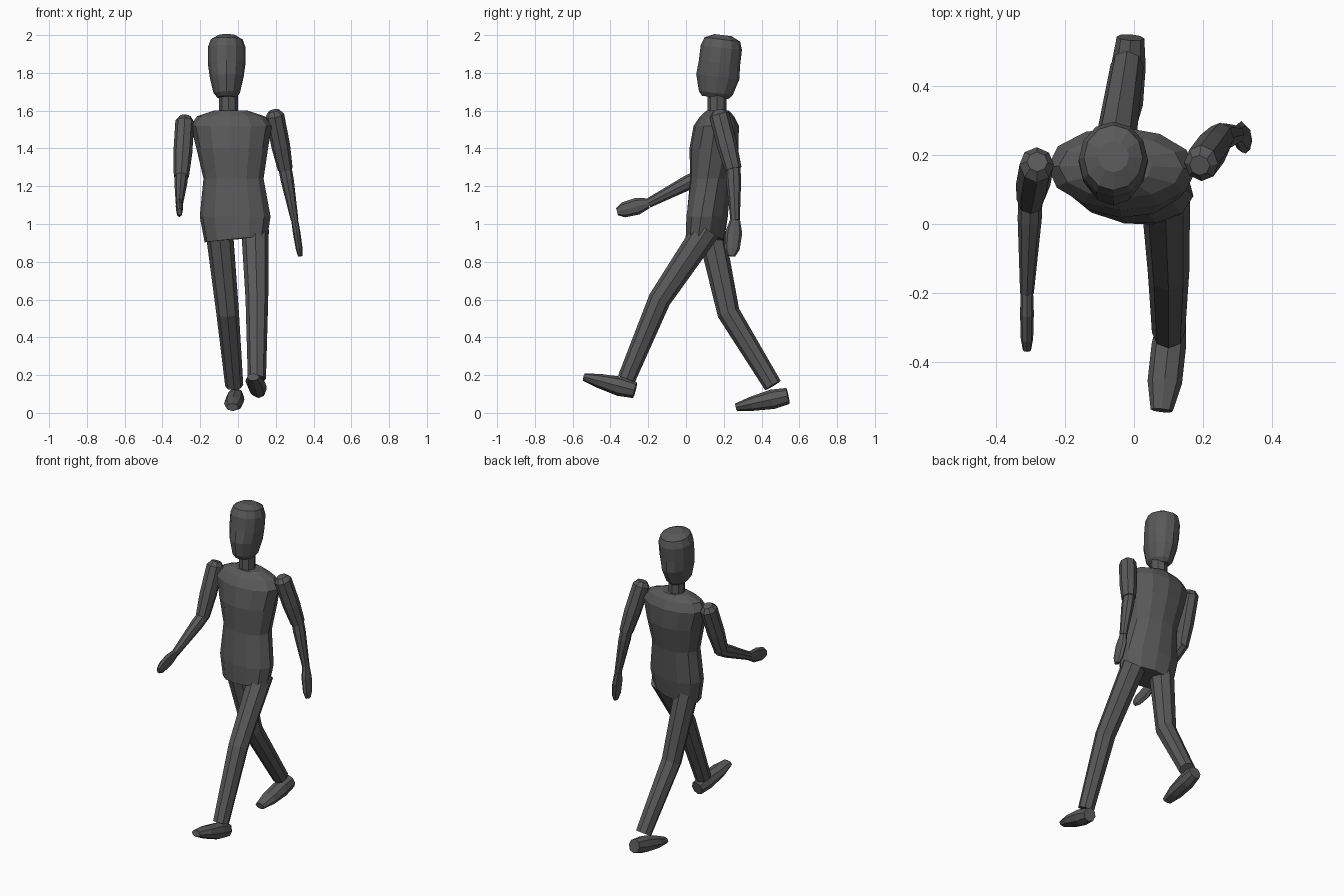
import bpy, bmesh, math
from mathutils import Vector

if "Cube" in bpy.data.objects:
    bpy.data.objects.remove(bpy.data.objects["Cube"], do_unlink=True)

shade = (0.1, 0.1, 0.1, 1)
grey = bpy.data.materials.new("dark_grey")
grey.use_nodes = True
grey.diffuse_color = shade
grey.node_tree.nodes["Principled BSDF"].inputs["Base Color"].default_value = shade


def oval(centre, direction, width, depth, sides):
    """Return the points of an oval ring facing along a direction."""
    across = Vector((1, 0, 0))
    across = (across - direction * across.dot(direction)).normalized()
    outward = direction.cross(across)
    angles = [math.tau * k / sides for k in range(sides)]
    return [centre + across * width * math.cos(a) + outward * depth * math.sin(a)
            for a in angles]


def skin(name, loops):
    """Join equal rings of points into one closed, flat-faced part."""
    bm = bmesh.new()
    rings = [[bm.verts.new(point) for point in loop] for loop in loops]
    for lower, upper in zip(rings, rings[1:]):
        for k in range(len(lower)):
            bm.faces.new((lower[k - 1], lower[k], upper[k], upper[k - 1]))
    bm.faces.new(rings[0])
    bm.faces.new(rings[-1])
    bmesh.ops.recalc_face_normals(bm, faces=bm.faces)
    mesh = bpy.data.meshes.new(name)
    bm.to_mesh(mesh)
    bm.free()
    mesh.materials.append(grey)
    part = bpy.data.objects.new(name, mesh)
    bpy.context.collection.objects.link(part)


def tube(name, start, end, profile, sides=8):
    """Straight part whose profile lists (fraction of length, width, depth)."""
    direction = (end - start).normalized()
    skin(name, [oval(start.lerp(end, fraction), direction, width, depth, sides)
                for fraction, width, depth in profile])


def bent_tube(name, joints, radii, sides=8):
    """Part that follows joints, mitred where it bends."""
    loops = []
    for i, (joint, radius) in enumerate(zip(joints, radii)):
        before, after = joints[max(i - 1, 0)], joints[min(i + 1, len(joints) - 1)]
        direction = ((after - joint).normalized() + (joint - before).normalized()).normalized()
        loops.append(oval(joint, direction, radius, radius, sides))
    skin(name, loops)


UP = Vector((0, 0, 1))

# Torso: leans back as it rises; the hips turn and tip with the stride
torso_loops = []
for height, width, depth in [(.92, .17, .1), (1.04, .19, .11), (1.24, .16, .11),
                             (1.4, .19, .13), (1.52, .215, .12),
                             (1.57, .18, .09), (1.6, .09, .06)]:
    rise = (height - .92) / .7
    loop = oval(Vector(), UP, width, depth, 12)
    centre = Vector((-.01 - .03 * rise, .1 + .07 * rise, height))
    for point in loop:
        x, y = point.x, point.y
        turn = -.2 * (1 - rise)
        point.x = x * math.cos(turn) - y * math.sin(turn)
        point.y = x * math.sin(turn) + y * math.cos(turn)
        point.z = .1 * x if not torso_loops else 0
        point += centre
    torso_loops.append(loop)
skin("torso", torso_loops)

# Neck and head: the skull drifts back towards the crown
tube("neck", Vector((-.05, .165, 1.57)), Vector((-.05, .165, 1.7)),
     [(0, .05, .05), (1, .05, .05)])
tube("head", Vector((-.06, .155, 1.67)), Vector((-.06, .195, 2)),
     [(0, .05, .07), (.07, .07, .09), (.33, .09, .115), (.55, .1, .11),
      (.8, .1, .11), (.93, .085, .095), (1, .045, .045)], 12)

# Joints of each side in mid stride
poses = {
    "left": dict(
        shoulder=(.19, .17, 1.6), elbow=(.25, .25, 1.29),
        wrist=(.3, .26, 1.02), fingertip=(.33, .24, .83),
        hip=(.09, .11, .97), knee=(.1, -.14, .6), ankle=(.1, -.315, .18),
        heel=(.11, -.27, .12), toe=(.08, -.54, .19)),
    "right": dict(
        shoulder=(-.28, .18, 1.57), elbow=(-.3, .07, 1.25),
        wrist=(-.31, -.2, 1.11), fingertip=(-.31, -.365, 1.065),
        hip=(-.1, .13, .97), knee=(-.055, .225, .53), ankle=(-.02, .46, .145),
        heel=(-.01, .54, .09), toe=(-.03, .265, .03)),
}

# Arms, legs and feet, shaped alike on both sides
for side, pose in poses.items():
    joint = {name: Vector(place) for name, place in pose.items()}
    tube(side + "_upper_arm", joint["shoulder"], joint["elbow"],
         [(0, .03, .03), (.08, .05, .054), (.6, .05, .054), (1, .04, .045)])
    tube(side + "_forearm", joint["elbow"], joint["wrist"],
         [(-.1, .035, .037), (.2, .035, .04), (1, .02, .025)])
    tube(side + "_hand", joint["wrist"], joint["fingertip"],
         [(0, .018, .027), (.35, .02, .045), (.8, .018, .04), (1, .012, .02)])
    bent_tube(side + "_leg", [joint["hip"], joint["knee"], joint["ankle"]],
              [.073, .06, .048])
    tube(side + "_foot", joint["heel"], joint["toe"],
         [(0, .04, .043), (.3, .05, .052), (.7, .05, .038), (1, .032, .02)])
